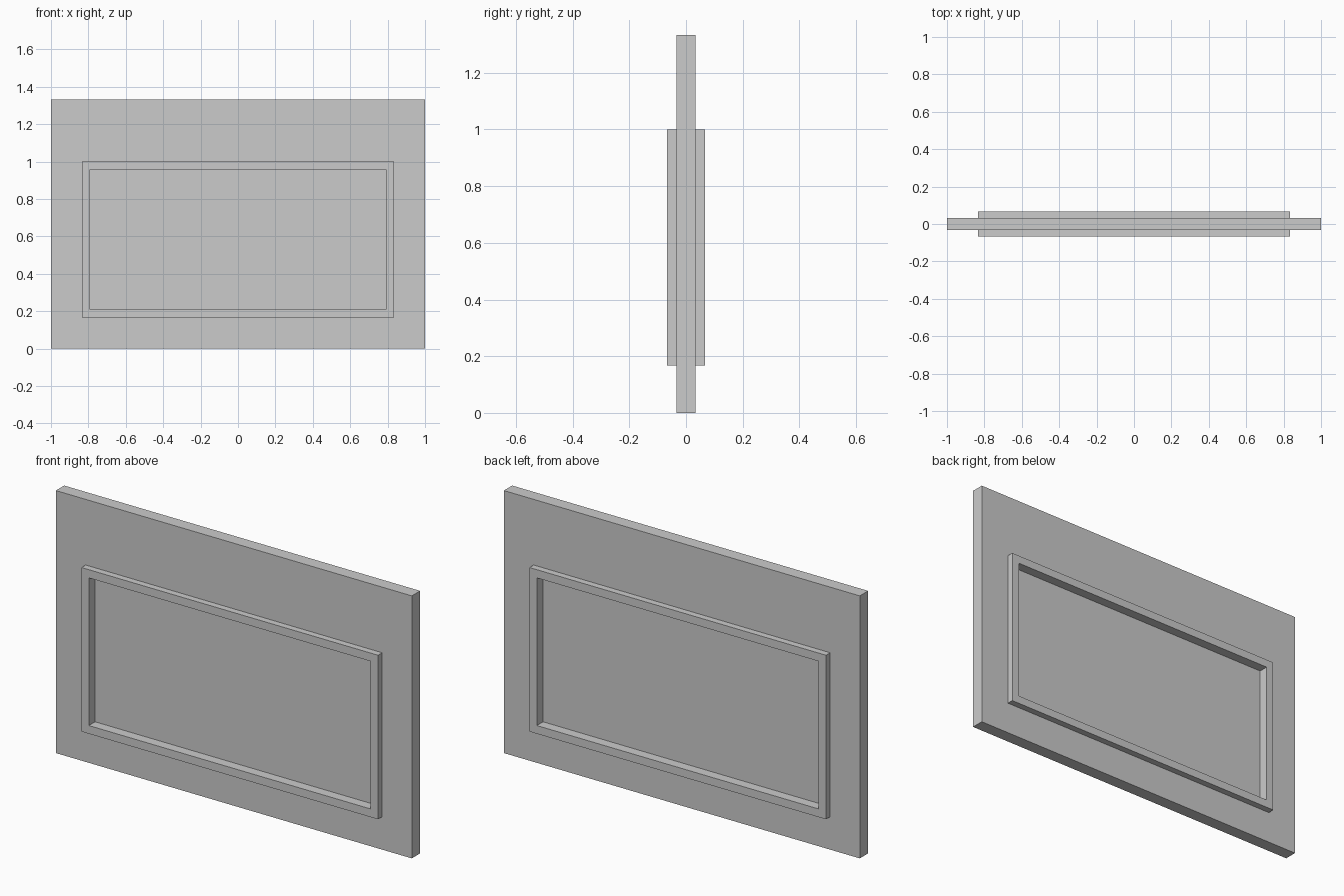
import bpy
import bmesh

if "Cube" in bpy.data.objects:
    bpy.data.objects.remove(bpy.data.objects["Cube"])


def make_object(name, bm):
    bmesh.ops.recalc_face_normals(bm, faces=bm.faces)
    mesh = bpy.data.meshes.new(name)
    bm.to_mesh(mesh)
    bm.free()
    obj = bpy.data.objects.new(name, mesh)
    bpy.context.collection.objects.link(obj)
    return obj


def rect(bm, half_x, z0, z1, y):
    return [bm.verts.new((x, y, z)) for x, z in
            ((-half_x, z0), (half_x, z0), (half_x, z1), (-half_x, z1))]


def ring(name, outer, inner, half_y):
    """Rectangular slab with a rectangular opening; sizes are (half_x, z0, z1)."""
    bm = bmesh.new()
    loops = [rect(bm, *outer, -half_y), rect(bm, *inner, -half_y),
             rect(bm, *inner, half_y), rect(bm, *outer, half_y)]
    for a, b in zip(loops, loops[1:] + loops[:1]):
        for i in range(4):
            j = (i + 1) % 4
            bm.faces.new((a[i], a[j], b[j], b[i]))
    return make_object(name, bm)


def slab(name, size, half_y):
    bm = bmesh.new()
    a, b = rect(bm, *size, -half_y), rect(bm, *size, half_y)
    bm.faces.new(a)
    bm.faces.new(b)
    for i in range(4):
        j = (i + 1) % 4
        bm.faces.new((a[i], a[j], b[j], b[i]))
    return make_object(name, bm)


WALL = (1.0, 0.0, 1.3333)
OPENING = (0.8333, 0.1667, 1.0)
PANE = (0.7917, 0.2083, 0.9583)

# Wall with its window opening
ring("wall", WALL, OPENING, 0.0333)
# Raised frame, proud of the wall on both sides
ring("window_frame", OPENING, PANE, 0.0667)
# Thin pane set back inside the frame
slab("window_pane", PANE, 0.0167)
